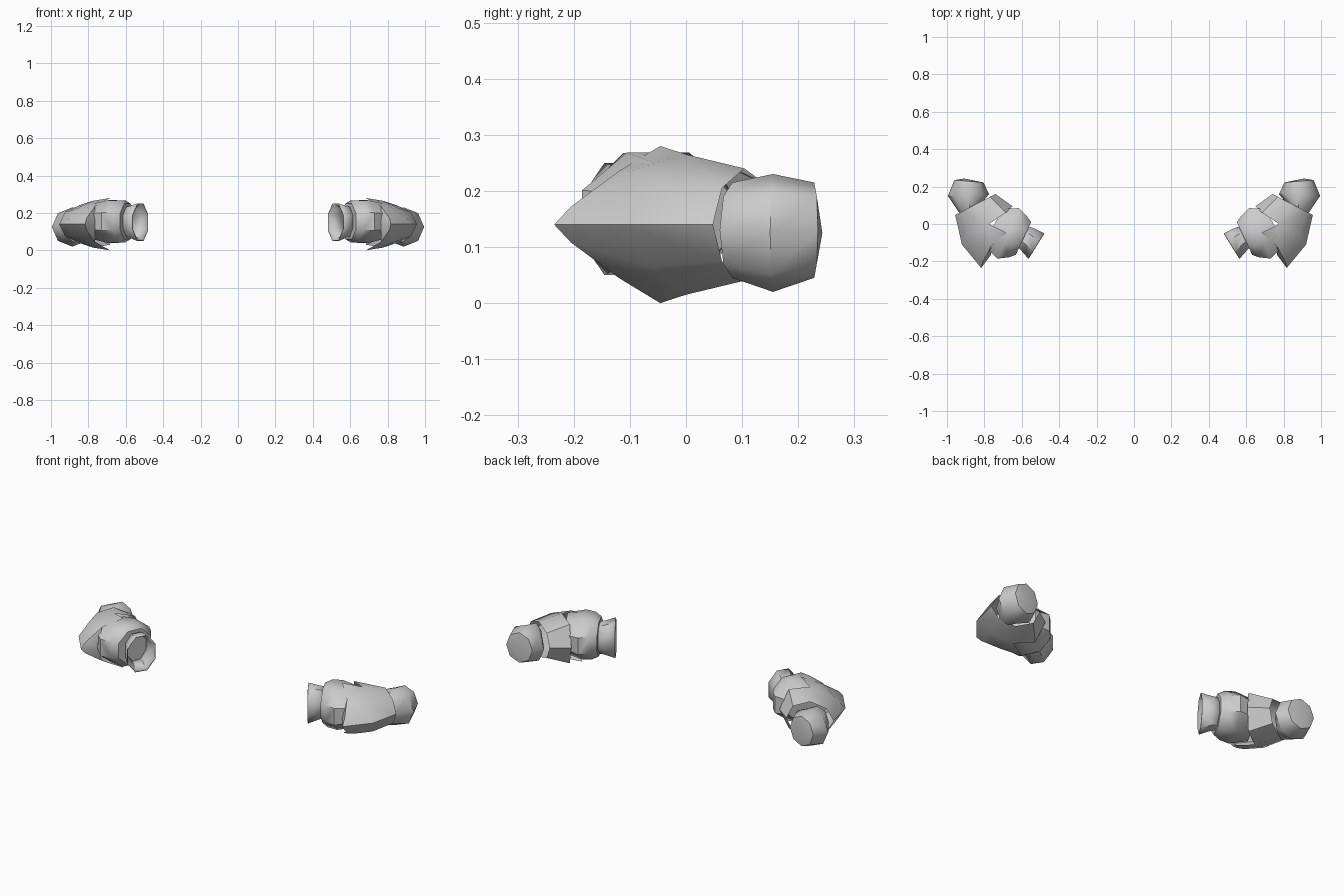
import bpy, bmesh
from math import cos, sin, pi, radians

if "Cube" in bpy.data.objects:
    bpy.data.objects.remove(bpy.data.objects["Cube"])


def finish(name, bm, thickness=0):
    bmesh.ops.remove_doubles(bm, verts=bm.verts, dist=0.0005)
    bmesh.ops.recalc_face_normals(bm, faces=bm.faces)
    me = bpy.data.meshes.new(name)
    bm.to_mesh(me)
    bm.free()
    ob = bpy.data.objects.new(name, me)
    bpy.context.collection.objects.link(ob)
    bpy.ops.object.select_all(action='DESELECT')
    ob.select_set(True)
    bpy.context.view_layer.objects.active = ob
    bpy.ops.object.shade_smooth_by_angle(angle=radians(45))
    if thickness:
        s = ob.modifiers.new("Thickness", 'SOLIDIFY')
        s.thickness = thickness
        s.offset = -1
    m = ob.modifiers.new("Mirror", 'MIRROR')
    m.use_axis[0] = True
    m.use_clip = False
    return ob


def loft(name, rings, flat=False, caps=(False, False), dome=None, thickness=0):
    """Octagonal tube; each ring is (x1, y1, x2, y2, z_low, z_high)."""
    bm = bmesh.new()
    phase = pi / 8 if flat else 0
    k = 1 / cos(pi / 8) if flat else 1
    loops = []
    for x1, y1, x2, y2, z0, z1 in rings:
        loop = []
        for i in range(8):
            a = i * pi / 4 + phase
            c, s = cos(a) * k / 2, sin(a) * k / 2
            loop.append(bm.verts.new(((x1 + x2) / 2 + (x2 - x1) * c,
                                      (y1 + y2) / 2 + (y2 - y1) * c,
                                      (z0 + z1) / 2 + (z1 - z0) * s)))
        loops.append(loop)
    for a, b in zip(loops, loops[1:]):
        for i in range(8):
            j = (i + 1) % 8
            bm.faces.new((a[i], a[j], b[j], b[i]))
    if caps[0]:
        bm.faces.new(loops[0])
    if caps[1]:
        bm.faces.new(loops[-1])
    if dome:
        tip = bm.verts.new(dome)
        for i in range(8):
            bm.faces.new((loops[-1][i], loops[-1][(i + 1) % 8], tip))
    return finish(name, bm, thickness)


# Rounded upper-arm joint
loft("upper_arm_joint", [(0.82, 0.105, 0.935, 0.06, 0.045, 0.215),
                         (0.775, 0.16, 0.995, 0.15, 0.02, 0.23),
                         (0.805, 0.222, 0.96, 0.235, 0.045, 0.215)],
     caps=(True, False), dome=(0.91, 0.243, 0.125))

# Forearm
loft("forearm", [(0.55, 0.01, 0.632, -0.165, 0.06, 0.25),
                 (0.575, 0.045, 0.668, -0.178, 0.043, 0.267),
                 (0.615, 0.085, 0.73, -0.185, 0.04, 0.268),
                 (0.70, 0.08, 0.81, -0.11, 0.06, 0.25)],
     flat=True, caps=(True, True))

# Flared wrist cuff, open at the end
loft("wrist_cuff", [(0.48, -0.05, 0.565, -0.185, 0.05, 0.25),
                    (0.53, -0.025, 0.605, -0.14, 0.07, 0.235),
                    (0.57, -0.01, 0.63, -0.11, 0.075, 0.23)],
     flat=True, thickness=0.006)

# Elbow guard: rows run from the joint to the pointed elbow, upper half only
r0 = [(.956, .048, .14), (.925, .064, .205), (.85, .104, .24), (.77, .145, .21), (.74, .16, .14)]
r1 = [(.92, -.11, .14), (.885, -.06, .215), (.775, 0, .265), (.685, .06, .25), (.65, .095, .14)]
tip, tip_up = (.817, -.235, .14), (.81, -.205, .172)
brow, corner = (.80, -.11, .232), (.683, -.046, .28)
rim, rim_up = (.765, -.165, .14), (.765, -.12, .235)
faces = [(r0[i], r0[i + 1], r1[i + 1], r1[i]) for i in range(4)]
faces += [(r1[0], r1[1], brow, tip_up), (r1[0], tip_up, tip),
          (r1[1], r1[2], brow), (r1[2], corner, rim_up, brow),
          (brow, rim_up, tip_up), (tip_up, rim_up, rim, tip)]
bm = bmesh.new()
for f in faces:
    bm.faces.new([bm.verts.new(p) for p in f])
    bm.faces.new([bm.verts.new((x, y, 0.28 - z)) for x, y, z in reversed(f)])
finish("elbow_guard", bm)
